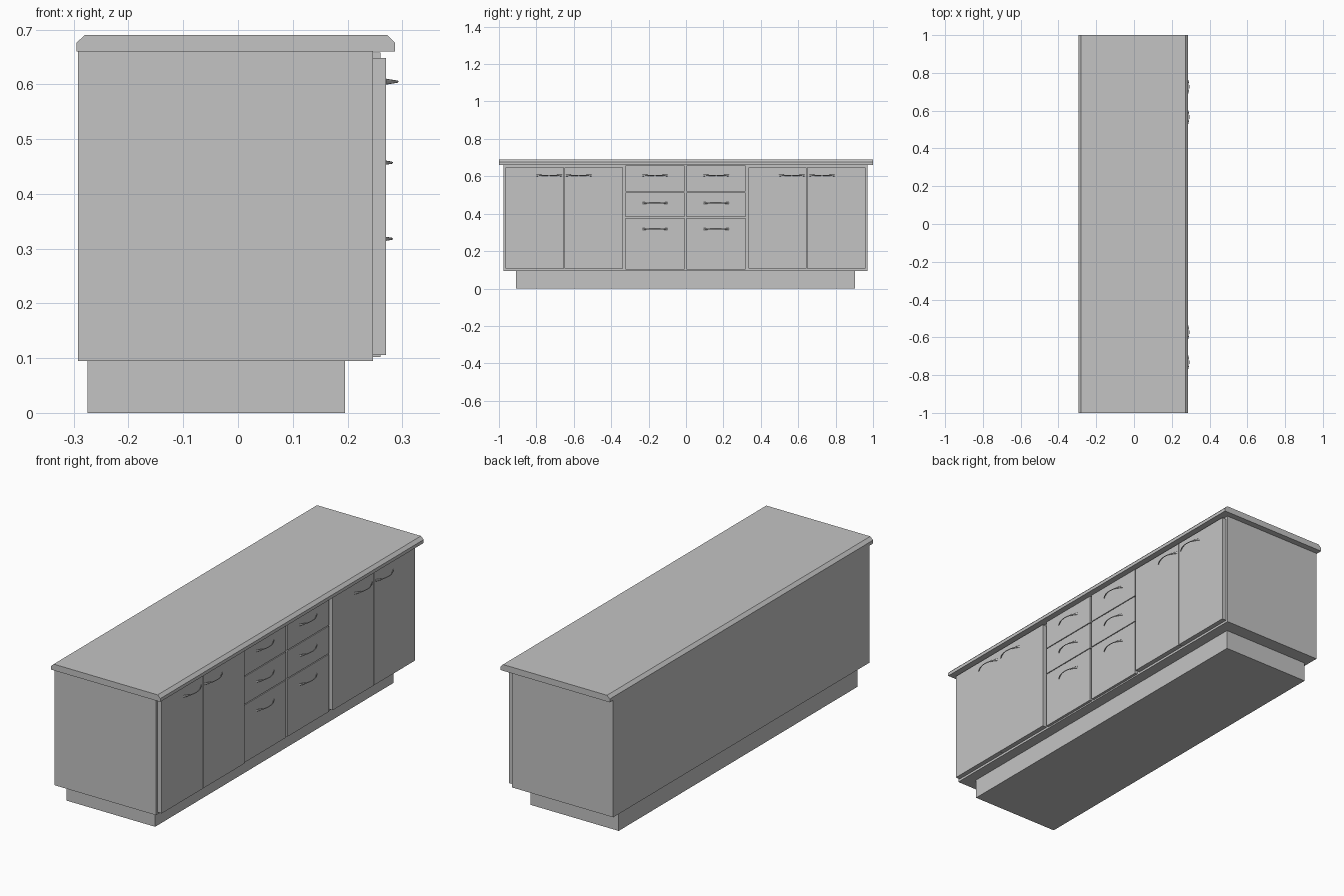
import bpy
import bmesh
import math

cube = bpy.data.objects.get("Cube")
if cube:
    bpy.data.objects.remove(cube, do_unlink=True)

# Single grey finish
grey = bpy.data.materials.new("grey")
grey.use_nodes = True
COLOUR = (0.55, 0.55, 0.55, 1.0)
grey.diffuse_color = COLOUR
grey.node_tree.nodes["Principled BSDF"].inputs["Base Color"].default_value = COLOUR


def add_mesh(name, bm):
    bmesh.ops.recalc_face_normals(bm, faces=bm.faces[:])
    mesh = bpy.data.meshes.new(name)
    bm.to_mesh(mesh)
    bm.free()
    mesh.materials.append(grey)
    obj = bpy.data.objects.new(name, mesh)
    bpy.context.collection.objects.link(obj)
    return obj


def prism(name, profile, y0, y1):
    """Extrude an x-z outline from y0 to y1."""
    bm = bmesh.new()
    face = bm.faces.new([bm.verts.new((x, y0, z)) for x, z in profile])
    ext = bmesh.ops.extrude_face_region(bm, geom=[face])
    verts = [v for v in ext["geom"] if isinstance(v, bmesh.types.BMVert)]
    bmesh.ops.translate(bm, verts=verts, vec=(0, y1 - y0, 0))
    return add_mesh(name, bm)


def box(name, x0, x1, y0, y1, z0, z1):
    return prism(name, [(x0, z0), (x1, z0), (x1, z1), (x0, z1)], y0, y1)


def handle(name, x, y, z, width=0.134, depth=0.021):
    """Bowed pull with flared feet and a slim middle."""
    bm = bmesh.new()
    rings, steps, sides = [], 16, 8
    for i in range(steps + 1):
        t = 2 * i / steps - 1
        a = abs(t)
        cx = x + depth * (1 - t * t)
        cy = y + t * width / 2
        half_h = 0.002 + 0.0035 * a ** 2
        half_d = 0.002
        slope = math.atan2(-2 * depth * t, width / 2)
        ring = []
        for k in range(sides):
            ang = 2 * math.pi * k / sides
            d = half_d * math.cos(ang)
            ring.append(bm.verts.new((cx + d * math.cos(slope),
                                      cy - d * math.sin(slope),
                                      z + half_h * math.sin(ang))))
        rings.append(ring)
    for a, b in zip(rings, rings[1:]):
        for k in range(sides):
            n = (k + 1) % sides
            bm.faces.new((a[k], a[n], b[n], b[k]))
    bm.faces.new(rings[0])
    bm.faces.new(rings[-1][::-1])
    obj = add_mesh(name, bm)
    for p in obj.data.polygons:
        p.use_smooth = len(p.vertices) == 4
    return obj


# Plinth, carcass and worktop with bevelled long edges
box("plinth", -0.275, 0.195, -0.908, 0.904, 0.0, 0.095)
box("carcass", -0.292, 0.247, -0.975, 0.970, 0.095, 0.66)
prism("worktop", [(-0.295, 0.66), (0.287, 0.66), (0.287, 0.676),
                  (0.273, 0.69), (-0.28, 0.69), (-0.295, 0.676)], -1.0, 1.0)

# Doors in two pairs, handles towards the meeting edges
doors = [(-0.965, -0.651, -0.732), (-0.649, -0.337, -0.573),
         (0.334, 0.644, 0.566), (0.646, 0.960, 0.727)]
for i, (y0, y1, hy) in enumerate(doors, 1):
    box(f"door_{i}", 0.247, 0.27, y0, y1, 0.106, 0.648)
    handle(f"door_handle_{i}", 0.27, hy, 0.605)

# Two stacks of three drawers, set back from the doors
stacks = [(-0.323, -0.008), (0.004, 0.318)]
rows = [(0.518, 0.658, 0.605), (0.382, 0.514, 0.457), (0.102, 0.378, 0.318)]
for s, (y0, y1) in enumerate(stacks, 1):
    for r, (z0, z1, hz) in enumerate(rows, 1):
        box(f"drawer_{s}_{r}", 0.247, 0.26, y0, y1, z0, z1)
        handle(f"drawer_handle_{s}_{r}", 0.26, (y0 + y1) / 2, hz)
